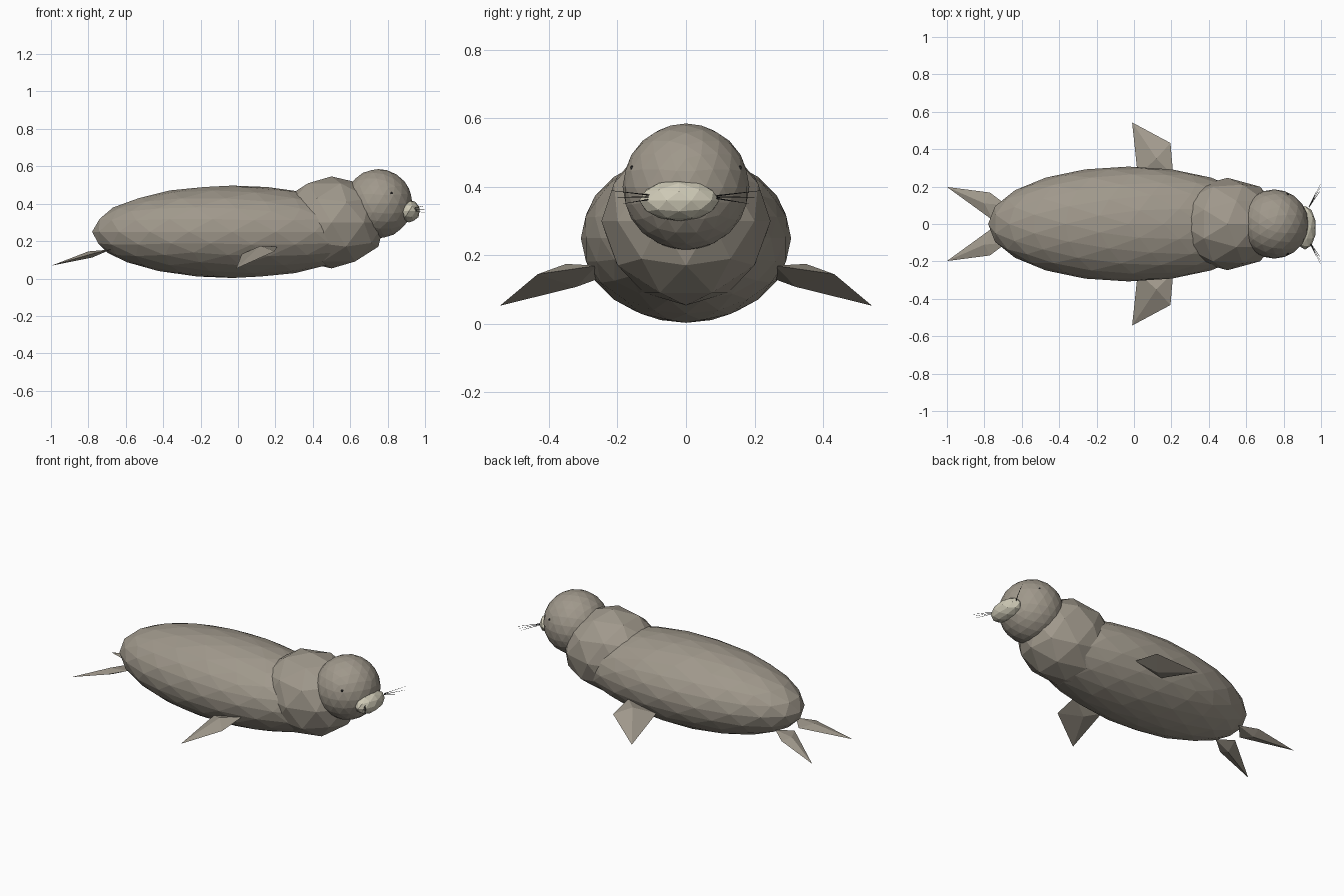
import bpy
from mathutils import Vector

cube = bpy.data.objects.get("Cube")
if cube:
    bpy.data.objects.remove(cube, do_unlink=True)


def make_material(name, rgb):
    mat = bpy.data.materials.new(name)
    mat.use_nodes = True
    mat.diffuse_color = (*rgb, 1)
    bsdf = mat.node_tree.nodes["Principled BSDF"]
    bsdf.inputs["Base Color"].default_value = (*rgb, 1)
    bsdf.inputs["Roughness"].default_value = 0.8
    return mat


fur = make_material("grey brown fur", (0.35, 0.315, 0.26))
cream = make_material("cream muzzle", (0.62, 0.59, 0.47))
dark = make_material("dark grey", (0.03, 0.03, 0.03))


def ball(name, location, radii, detail, mat):
    """Faceted ellipsoid."""
    bpy.ops.mesh.primitive_ico_sphere_add(subdivisions=detail, radius=1, location=location)
    obj = bpy.context.object
    obj.name = name
    obj.scale = radii
    bpy.ops.object.transform_apply(location=False, rotation=False, scale=True)
    obj.data.materials.append(mat)
    return obj


def flipper(name, outline, top, bottom, side):
    """Flat faceted paddle: an outline joined to a raised and a lowered ridge point."""
    verts = [Vector((x, y * side, z)) for x, y, z in outline + [top, bottom]]
    n = len(outline)
    faces = []
    for i in range(n):
        j = (i + 1) % n
        pair = (i, j) if side < 0 else (j, i)
        faces += [(*pair, n), (*reversed(pair), n + 1)]
    mesh = bpy.data.meshes.new(name)
    mesh.from_pydata(verts, [], faces)
    mesh.materials.append(fur)
    obj = bpy.data.objects.new(name, mesh)
    bpy.context.collection.objects.link(obj)


def whisker(name, start, end):
    """Thin tapering hair between two points."""
    start, end = Vector(start), Vector(end)
    along = end - start
    bpy.ops.mesh.primitive_cone_add(vertices=4, radius1=0.002, radius2=0.0005,
                                    depth=along.length, location=(start + end) / 2,
                                    rotation=along.to_track_quat('Z', 'Y').to_euler())
    obj = bpy.context.object
    obj.name = name
    obj.data.materials.append(dark)


# Torso, neck, head and muzzle
ball("body", (-0.03, 0, 0.25), (0.75, 0.307, 0.247), 3, fur)
ball("neck", (0.5, 0, 0.3), (0.295, 0.247, 0.246), 2, fur)
ball("head", (0.75, 0, 0.4), (0.183, 0.185, 0.185), 3, fur)
ball("muzzle", (0.914, -0.02, 0.36), (0.06, 0.117, 0.06), 2, cream)

# Paired parts
for side, label in ((1, "back"), (-1, "front")):
    flipper("fore_flipper_" + label,
            [(-0.01, 0.543, 0.053), (0.195, 0.433, 0.145), (0.21, 0.26, 0.17), (0.02, 0.26, 0.13)],
            (0.12, 0.35, 0.175), (0.1, 0.32, 0.108), side)
    flipper("tail_flipper_" + label,
            [(-1, 0.198, 0.068), (-0.77, 0.168, 0.135), (-0.68, 0.1, 0.155), (-0.755, 0.02, 0.14)],
            (-0.8, 0.11, 0.145), (-0.78, 0.11, 0.112), side)
    ball("eye_" + label, (0.82, side * 0.155, 0.455), (0.009,) * 3, 1, dark)
    for i in (-1, 0, 1):
        whisker(f"whisker_{label}_{i + 2}", (0.935, side * 0.09, 0.37 + i * 0.004),
                (0.998, side * (0.2 + i * 0.018), 0.37 + i * 0.019))
